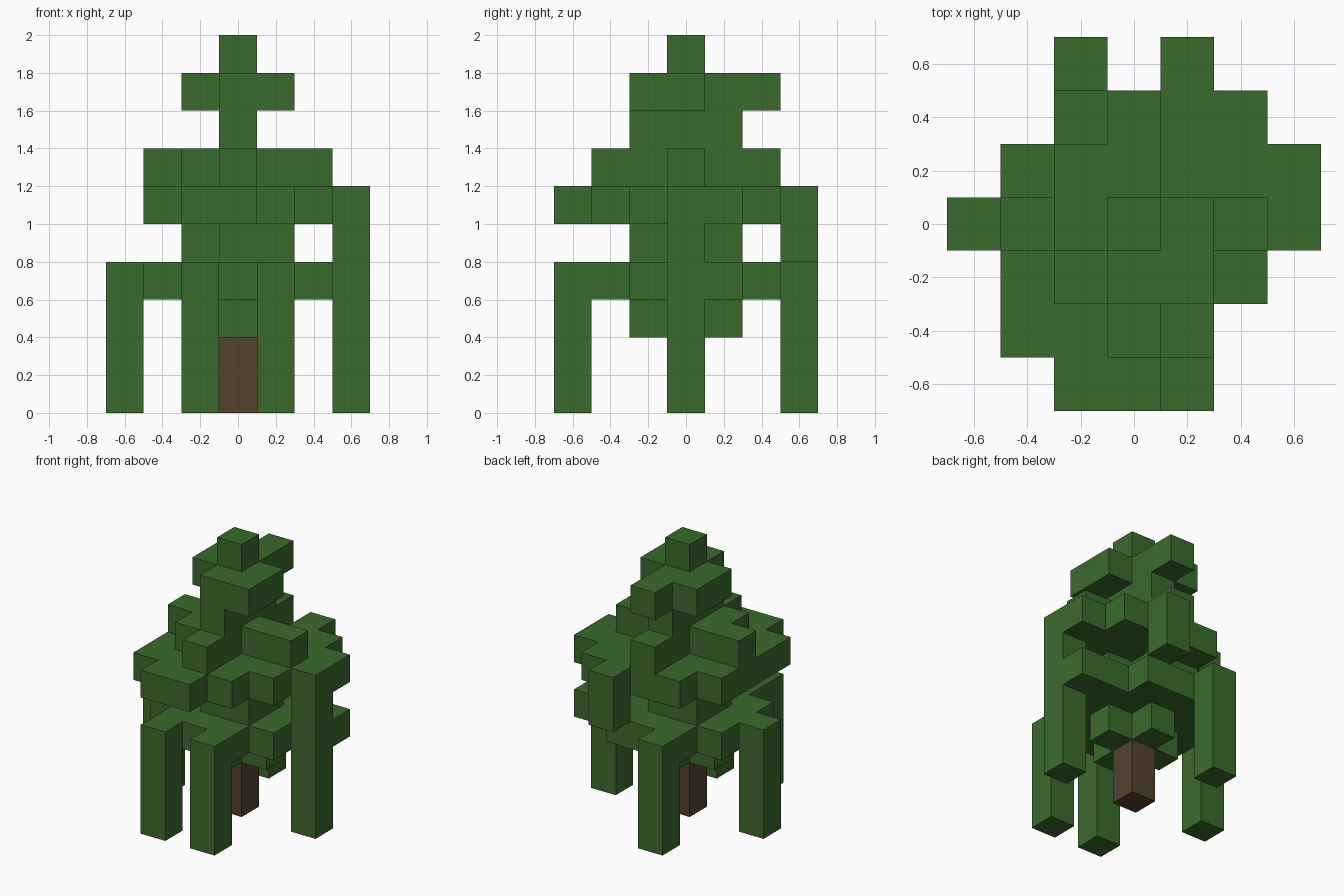
import bpy
import bmesh
from mathutils import Vector

CELL = 0.2

old = bpy.data.objects.get("Cube")
if old:
    bpy.data.objects.remove(old, do_unlink=True)


def make_material(name, colour):
    mat = bpy.data.materials.new(name)
    mat.use_nodes = True
    mat.diffuse_color = colour
    bsdf = next(n for n in mat.node_tree.nodes if n.type == "BSDF_PRINCIPLED")
    bsdf.inputs["Base Color"].default_value = colour
    bsdf.inputs["Roughness"].default_value = 0.9
    return mat


leaf = make_material("leaf green", (0.042, 0.147, 0.025, 1))
bark = make_material("bark brown", (0.089, 0.054, 0.026, 1))

# Floor plans of the foliage tiers: rows run back to front, columns -x to +x
LOWER_CORE = """
.......
.......
...#...
..###..
...#...
.......
......."""

LOWER_TIER = """
..#....
..###..
.######
#######
.#####.
..###..
..#.#.."""

NECK = """
.......
.......
..##...
..###..
...##..
.......
......."""

MIDDLE_TIER = """
....#..
..####.
.######
.######
.#####.
.####..
..##..."""

SHOULDER = """
.......
...#...
...#...
.#####.
..##...
...#...
......."""

UPPER_STEM = """
.......
.......
...#...
...#...
...#...
.......
......."""

UPPER_TIER = """
.......
...#...
..##...
..###..
...##..
.......
......."""


def plan(text, level):
    rows = text.split()
    return {(x - 3, 3 - y, level)
            for y, row in enumerate(rows)
            for x, mark in enumerate(row) if mark == "#"}


def column(x, y, low, high):
    return {(x, y, z) for z in range(low, high)}


parts = {
    "trunk": column(0, 0, 0, 2),
    "lower_core": plan(LOWER_CORE, 2),
    "lower_tier": plan(LOWER_TIER, 3),
    "neck": plan(NECK, 4),
    "middle_tier": plan(MIDDLE_TIER, 5),
    "shoulder": plan(SHOULDER, 6),
    "upper_stem": plan(UPPER_STEM, 7),
    "upper_tier": plan(UPPER_TIER, 8),
    "crown_tip": column(0, 0, 9, 10),
    # Hanging strands
    "front_right_strand": column(-1, -3, 0, 3),
    "front_left_strand": column(1, -3, 0, 3),
    "right_strand": column(-3, 0, 0, 3),
    "left_strand": column(3, 0, 0, 3) | column(3, 0, 4, 5),
    "back_right_strand": column(-1, 3, 0, 3),
    "back_left_strand": column(1, 3, 4, 5),
}
filled = set().union(*parts.values())
DIRECTIONS = [Vector(d) for d in
              ((1, 0, 0), (-1, 0, 0), (0, 1, 0), (0, -1, 0), (0, 0, 1), (0, 0, -1))]


def build(name, cells, mat):
    """Outer faces of a group of blocks, merged into clean flat panels."""
    bm = bmesh.new()
    for cell in sorted(cells):
        centre = Vector(cell) + Vector((0, 0, 0.5))
        for d in DIRECTIONS:
            if tuple(int(c) for c in Vector(cell) + d) in filled:
                continue
            u = Vector((d.y, d.z, d.x)) / 2
            v = d.cross(u)
            corners = (-u - v, u - v, u + v, v - u)
            bm.faces.new([bm.verts.new((centre + d / 2 + c) * CELL) for c in corners])
    bmesh.ops.remove_doubles(bm, verts=bm.verts, dist=0.001)
    bmesh.ops.dissolve_limit(bm, angle_limit=0.01, verts=bm.verts, edges=bm.edges)
    mesh = bpy.data.meshes.new(name)
    bm.to_mesh(mesh)
    bm.free()
    mesh.materials.append(mat)
    bpy.context.collection.objects.link(bpy.data.objects.new(name, mesh))


for name, cells in parts.items():
    build(name, cells, bark if name == "trunk" else leaf)
